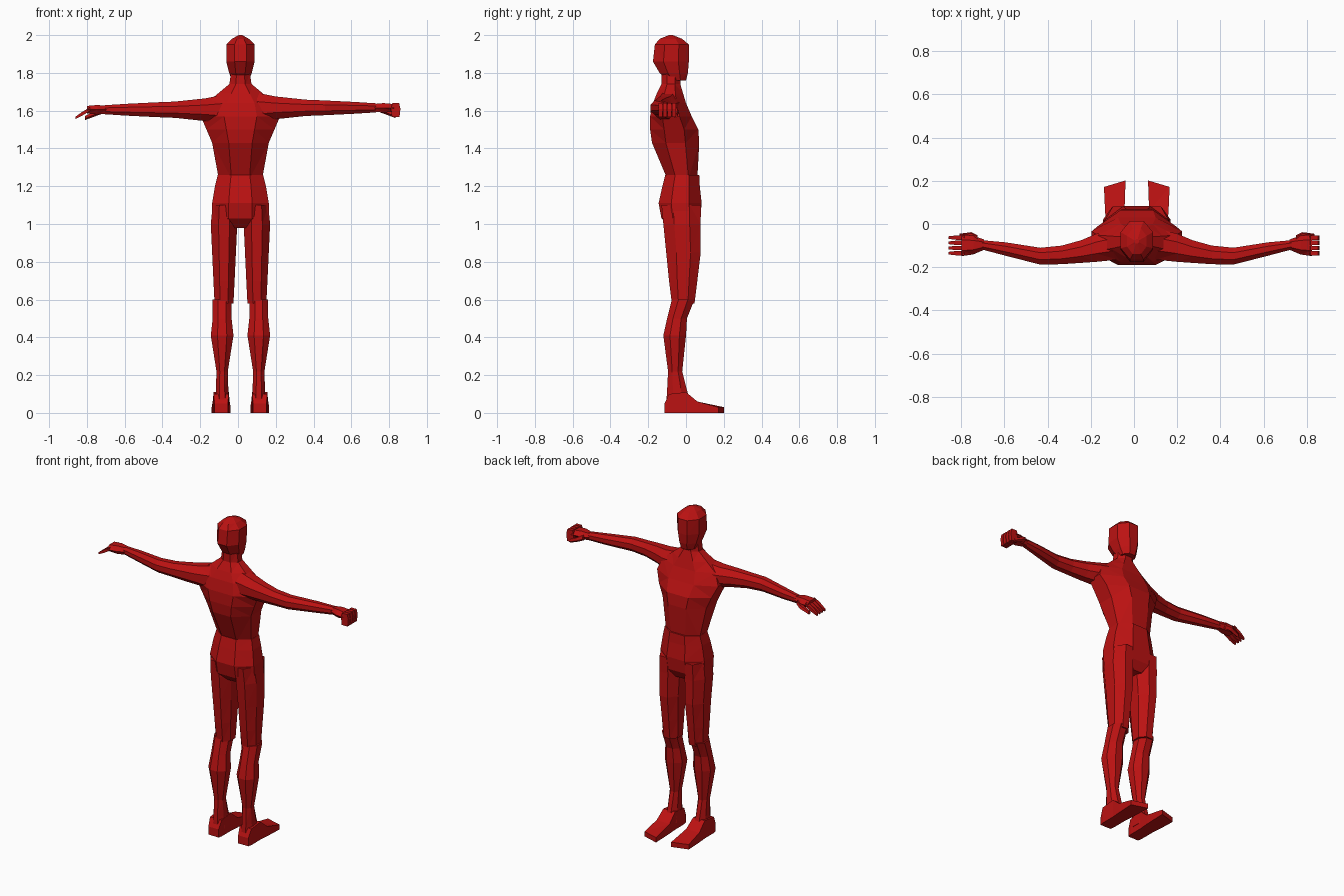
import bpy
import bmesh
import math

if "Cube" in bpy.data.objects:
    bpy.data.objects.remove(bpy.data.objects["Cube"], do_unlink=True)

red = bpy.data.materials.new("deep red")
red.use_nodes = True
red_value = (0.5, 0.006, 0.006, 1)
red.diffuse_color = red_value
red.node_tree.nodes["Principled BSDF"].inputs["Base Color"].default_value = red_value

MIDLINE = 0.013


def place(axis, along, depth, side):
    """Turn ring coordinates into a point for a loft running along an axis."""
    if axis == "x":
        return (along, depth, side)
    if axis == "y":
        return (side, along, depth)
    return (side, depth, along)


def loft(name, axis, centre, rings, sides=8, mirrored=False, adjust=None):
    """Skin faceted rings: position, low and high depth, then half width (round if left out)."""
    mesh = bpy.data.meshes.new(name)
    bm = bmesh.new()
    reach = math.cos(math.pi / sides)
    loops = []
    for along, low, high, *width in rings:
        half_depth = (high - low) / 2
        half_width = width[0] if width else half_depth
        loop = []
        for index in range(sides):
            angle = math.tau * (index + 0.5) / sides
            depth = low + half_depth + half_depth * math.sin(angle) / reach
            side = centre + half_width * math.cos(angle) / reach
            loop.append(bm.verts.new(place(axis, along, depth, side)))
        loops.append(loop)
    for first, second in zip(loops, loops[1:]):
        for index in range(sides):
            following = (index + 1) % sides
            bm.faces.new((first[index], first[following], second[following], second[index]))
    bm.faces.new(loops[0])
    bm.faces.new(loops[-1])
    for vert in bm.verts:
        if adjust:
            adjust(vert.co)
        if mirrored:
            vert.co.x = 2 * MIDLINE - vert.co.x
    bmesh.ops.recalc_face_normals(bm, faces=bm.faces)
    bmesh.ops.triangulate(bm, faces=bm.faces)
    bm.to_mesh(mesh)
    bm.free()
    mesh.materials.append(red)
    part = bpy.data.objects.new(name, mesh)
    bpy.context.collection.objects.link(part)


def slant_toes(point):
    """Let the inner toes reach further than the outer ones."""
    if point.y > 0.1:
        point.y -= 0.3 * (point.x - 0.07)


def droop_from(start, slope):
    """Make a rule that lowers points steadily beyond a starting x."""
    def droop(point):
        point.z -= slope * (point.x - start)
    return droop


# Head, neck and trunk
loft("head", "z", MIDLINE, [
    (1.76, -0.1, 0, 0.045),
    (1.8, -0.14, 0.01, 0.06),
    (1.86, -0.175, 0.015, 0.075),
    (1.95, -0.165, 0.015, 0.075),
    (1.98, -0.14, -0.02, 0.045),
    (2, -0.09, -0.07, 0.01),
])
loft("neck", "z", MIDLINE, [
    (1.66, -0.16, -0.02, 0.1),
    (1.73, -0.13, -0.03, 0.06),
    (1.8, -0.13, -0.03, 0.05),
])
loft("torso", "z", MIDLINE, [
    (1.24, -0.1, 0.06, 0.115),
    (1.43, -0.18, 0.07, 0.15),
    (1.5, -0.19, 0.065, 0.18),
    (1.57, -0.19, 0.03, 0.21),
    (1.64, -0.175, 0, 0.18),
    (1.69, -0.155, -0.015, 0.12),
    (1.74, -0.13, -0.03, 0.06),
])
loft("pelvis", "z", MIDLINE, [
    (1.26, -0.11, 0.07, 0.12),
    (1.2, -0.125, 0.073, 0.135),
    (1.11, -0.145, 0.083, 0.15),
    (1.03, -0.13, 0.075, 0.15),
    (0.98, -0.08, 0.045, 0.07),
])

for side, mirrored in (("left", False), ("right", True)):
    # Legs and feet
    loft(side + "_thigh", "z", 0.1, [
        (1.1, -0.13, 0.08, 0.06),
        (1, -0.12, 0.077, 0.07),
        (0.85, -0.105, 0.078, 0.063),
        (0.7, -0.09, 0.06, 0.056),
        (0.58, -0.075, 0.045, 0.05),
    ], mirrored=mirrored)
    loft(side + "_shin", "z", 0.11, [
        (0.6, -0.075, 0.045, 0.05),
        (0.5, -0.1, 0.005, 0.05),
        (0.41, -0.12, 0, 0.06),
        (0.22, -0.095, -0.02, 0.03),
        (0.12, -0.1, 0.005, 0.033),
        (0.04, -0.105, 0.03, 0.037),
    ], mirrored=mirrored)
    loft(side + "_foot", "y", 0.115, [
        (-0.113, 0, 0.05, 0.035),
        (-0.09, 0, 0.1, 0.04),
        (0, 0, 0.11, 0.04),
        (0.06, 0, 0.06, 0.045),
        (0.2, 0, 0.03, 0.05),
    ], sides=4, mirrored=mirrored, adjust=slant_toes)

    # Arms, with the right one hanging slightly lower
    arm_height = 1.605 if mirrored else 1.615
    loft(side + "_arm", "x", arm_height, [
        (0.1, -0.165, -0.02, 0.08),
        (0.2, -0.175, -0.045, 0.06),
        (0.27, -0.18, -0.075),
        (0.36, -0.186, -0.1),
        (0.46, -0.188, -0.11),
        (0.62, -0.147, -0.085),
        (0.73, -0.118, -0.075, 0.024),
    ], mirrored=mirrored)
    loft(side + "_palm", "x", arm_height, [
        (0.72, -0.116, -0.075),
        (0.77, -0.135, -0.06, 0.025),
        (0.825, -0.142, -0.055, 0.02),
    ], sides=6, mirrored=mirrored)
    loft(side + "_thumb", "x", arm_height, [
        (0.75, -0.085, -0.055),
        (0.78, -0.066, -0.04),
        (0.835, -0.066, -0.047),
    ], sides=5, mirrored=mirrored, adjust=droop_from(0.74, 0.45))

    # Fingers: curled into a fist on the left, spread and drooping on the right
    for index in range(4):
        name = "%s_finger_%d" % (side, index)
        inner = -0.145 + 0.024 * index
        outer = inner + 0.02
        if mirrored:
            loft(name, "x", 1.608, [
                (0.81, inner, outer),
                (0.85, inner, outer),
                (0.886, inner + 0.004, outer - 0.004),
            ], sides=4, mirrored=True, adjust=droop_from(0.81, 0.6))
        else:
            loft(name, "z", 0.835, [
                (1.64, inner, outer, 0.018),
                (1.61, inner, outer, 0.025),
                (1.566, inner, outer, 0.02),
            ], sides=4)
